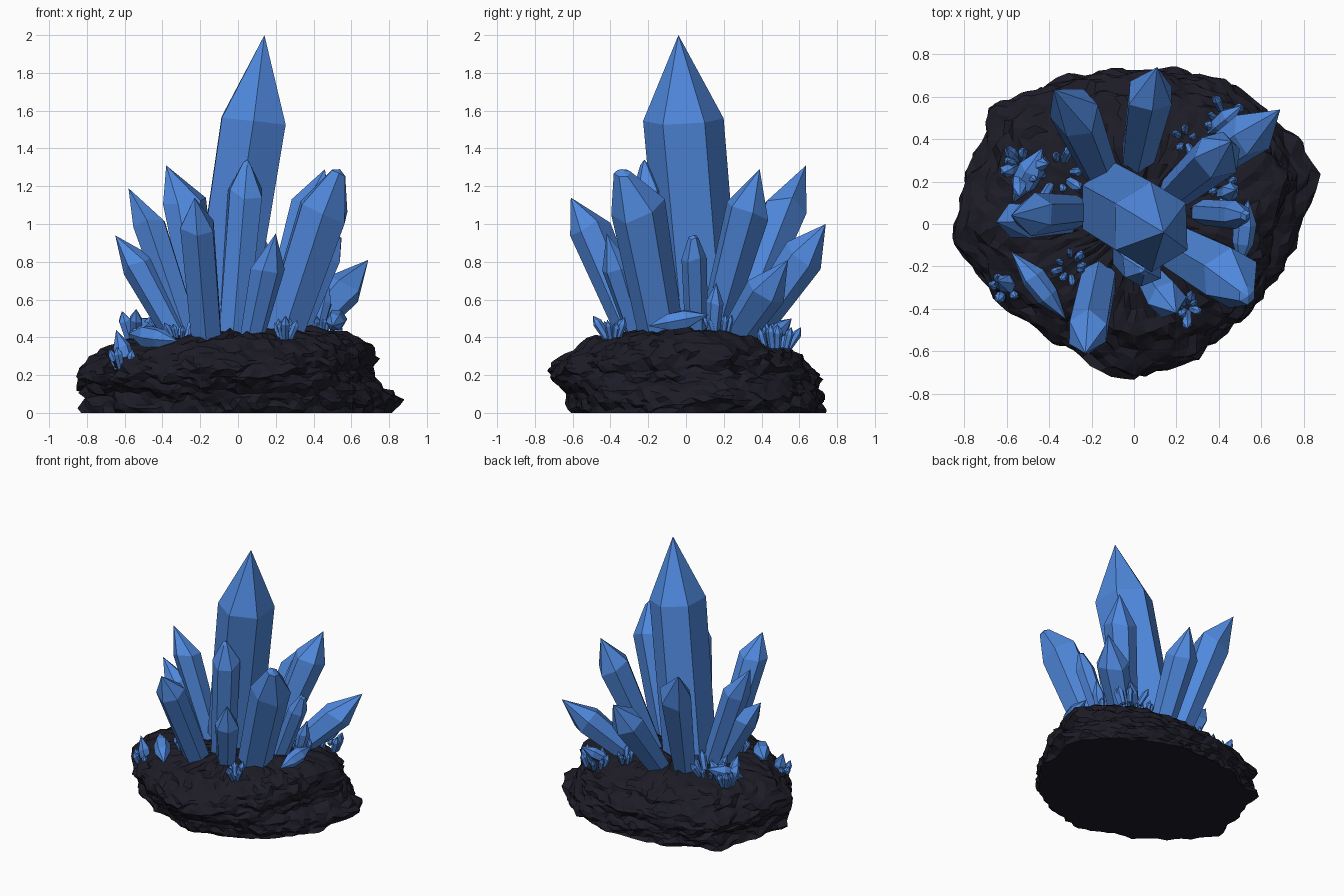
import bpy
import bmesh
import math
import random
from mathutils import Vector, noise

random.seed(4)
cube = bpy.data.objects.get("Cube")
if cube:
    bpy.data.objects.remove(cube, do_unlink=True)


def material(name, color):
    mat = bpy.data.materials.new(name)
    mat.use_nodes = True
    mat.diffuse_color = color
    bsdf = next(n for n in mat.node_tree.nodes if n.type == 'BSDF_PRINCIPLED')
    bsdf.inputs["Base Color"].default_value = color
    return mat


BLUE = material("crystal blue", (0.08, 0.25, 0.73, 1))
ROCK = material("dark rock", (0.012, 0.0115, 0.02, 1))


def finish(bm, name, mat):
    bmesh.ops.recalc_face_normals(bm, faces=bm.faces)
    mesh = bpy.data.meshes.new(name)
    bm.to_mesh(mesh)
    bm.free()
    mesh.materials.append(mat)
    obj = bpy.data.objects.new(name, mesh)
    bpy.context.collection.objects.link(obj)
    return obj


def bridge(bm, low, high):
    n = len(low)
    for i in range(n):
        j = (i + 1) % n
        bm.faces.new((low[i], low[j], high[j], high[i]))


def fan(bm, ring, point):
    for i in range(len(ring)):
        bm.faces.new((ring[i], ring[(i + 1) % len(ring)], point))


def add_crystal(bm, base, tip, radius, shoulder=0.76, root=0.7, foot=0.12,
                phase=30, flat=1.0, blunt=0.0, jitter=0.03, lean=(0, 0)):
    """Tapered prism, pointed at both ends; lean moves the tip off its axis."""
    sides = 6
    base, tip = Vector(base), Vector(tip)
    axis = tip - Vector((*lean, 0)) - base
    d = axis.normalized()
    u = (Vector((1, 0, 0)) - d * d.x).normalized()
    v = d.cross(u)

    def ring(t, r, wobble, shift=Vector((0, 0, 0))):
        verts = []
        for i in range(sides):
            a = math.radians(phase) + math.tau * i / sides
            s = t + random.uniform(-wobble, wobble)
            k = r * random.uniform(1 - wobble * 3, 1 + wobble * 3)
            verts.append(bm.verts.new(base + axis * s + shift
                         + (u * math.cos(a) * flat + v * math.sin(a)) * k))
        return verts

    low = ring(foot, radius * root, 0)
    high = ring(shoulder, radius, jitter)
    fan(bm, low, bm.verts.new(base))
    bridge(bm, low, high)
    if blunt:
        top = ring(0.98, radius * blunt, 0.012, Vector((*lean, 0)))
        bridge(bm, high, top)
        high = top
    fan(bm, high, bm.verts.new(tip))


def crystal(name, base, tip, radius, **options):
    bm = bmesh.new()
    add_crystal(bm, base, tip, radius, **options)
    finish(bm, name, BLUE)


# Rock base: outline seen from above, and a (scale, height) profile per side
outline = [(0.87, 0.25), (0.79, 0.38), (0.6, 0.57), (0.4, 0.69), (0.1, 0.74),
           (-0.3, 0.7), (-0.67, 0.57), (-0.8, 0.22), (-0.88, -0.06),
           (-0.65, -0.36), (-0.4, -0.56), (0, -0.75), (0.3, -0.65),
           (0.54, -0.49), (0.74, -0.2), (0.8, 0.02)]
right_side = [(0.95, 0), (0.93, 0.07), (0.96, 0.13), (1, 0.18), (0.97, 0.24),
              (0.9, 0.3), (0.8, 0.35), (0.68, 0.385), (0.45, 0.41), (0.2, 0.42)]
left_side = [(0.96, 0), (1, 0.05), (0.94, 0.11), (0.86, 0.17), (0.83, 0.22),
             (0.86, 0.29), (0.83, 0.36), (0.7, 0.42), (0.45, 0.45), (0.2, 0.44)]
front_side = [(0.81, 0), (0.84, 0.07), (0.9, 0.13), (0.97, 0.18), (1, 0.23),
              (0.92, 0.28), (0.82, 0.33), (0.7, 0.38), (0.5, 0.42), (0.2, 0.43)]
back_side = [(0.99, 0), (0.98, 0.05), (0.98, 0.1), (0.96, 0.15), (0.95, 0.2),
             (0.88, 0.26), (0.8, 0.31), (0.68, 0.36), (0.45, 0.41), (0.2, 0.44)]
SIDES = [left_side, back_side, right_side, front_side]


def outline_radius(a):
    """Distance from the centre to the outline in direction a."""
    ray = Vector((math.cos(a), math.sin(a)))
    for i, p in enumerate(outline):
        p, q = Vector(p), Vector(outline[(i + 1) % len(outline)])
        e = q - p
        det = ray.cross(e)
        if abs(det) > 1e-6:
            s, r = p.cross(ray) / det, p.cross(e) / det
            if -1e-6 <= s <= 1 + 1e-6 and r > 0:
                return r
    return 0.75


def profile_at(t, a):
    """Blend the four side profiles around the rock."""
    i = min(int(t), len(left_side) - 2)
    total = Vector((0, 0))
    for n, side in enumerate(SIDES):
        weight = max(0, math.cos(a - n * math.pi / 2)) ** 2
        total += Vector(side[i]).lerp(Vector(side[i + 1]), t - i) * weight
    return total


bm = bmesh.new()
SEGMENTS, STEPS = 84, 23
rings = []
for k in range(STEPS):
    t = k * (len(left_side) - 1) / (STEPS - 1)
    ring = []
    for i in range(SEGMENTS):
        a = math.tau * (i + 0.5 * (k % 2)) / SEGMENTS
        scale, z = profile_at(t, a)
        p = Vector((math.cos(a), math.sin(a), 0)) * outline_radius(a) * scale
        # Wide flat strata plus fine chips
        strata = noise.noise(Vector((p.x * 5, p.y * 5, z * 22)))
        chips = random.uniform(-0.022, 0.022)
        p *= 1 + (strata * 0.05 + chips) * min(1, scale * 1.2)
        if k:
            z += noise.noise(p * 9) * 0.022 + random.uniform(-0.011, 0.011)
        p.z = max(z, 0)
        ring.append(bm.verts.new(p))
    rings.append(ring)
for low, high in zip(rings, rings[1:]):
    bridge(bm, low, high)
fan(bm, rings[-1], bm.verts.new((0, 0, 0.43)))
bm.faces.new(rings[0])
bmesh.ops.triangulate(bm, faces=[f for f in bm.faces if len(f.verts) == 4])
finish(bm, "rock_base", ROCK)

# Tall central crystal
crystal("central_crystal", (-0.12, 0.1, 0.25), (0.14, -0.04, 2.0), 0.218,
        shoulder=0.74, root=0.95, flat=0.88, jitter=0.012, lean=(-0.01, 0.01))

# Large crystals leaning outward
crystal("front_left_crystal", (0.18, -0.1, 0.25), (0.54, -0.34, 1.29), 0.148,
        shoulder=0.8, root=0.8, blunt=0.3, lean=(0.02, -0.04))
crystal("front_inner_crystal", (-0.04, -0.13, 0.25), (0.05, -0.22, 1.34), 0.1,
        shoulder=0.84, root=0.85, blunt=0.25)
crystal("front_right_crystal", (-0.15, -0.18, 0.2), (-0.23, -0.61, 1.14), 0.105,
        shoulder=0.83, root=0.85, lean=(0, -0.03))
crystal("front_small_crystal", (0.04, -0.2, 0.25), (0.2, -0.42, 0.95), 0.085,
        shoulder=0.72, phase=10)
crystal("right_upper_crystal", (-0.22, 0.06, 0.25), (-0.58, 0.04, 1.19), 0.097,
        shoulder=0.8, root=0.8, lean=(-0.04, 0))
crystal("right_lower_crystal", (-0.24, 0.02, 0.25), (-0.65, 0.01, 0.94), 0.092,
        shoulder=0.78, phase=0, lean=(-0.03, 0))
crystal("back_right_crystal", (-0.14, 0.2, 0.25), (-0.38, 0.635, 1.31), 0.122,
        shoulder=0.8, phase=10, lean=(-0.06, 0.03))
crystal("back_crystal", (0.0, 0.22, 0.25), (0.11, 0.74, 1.0), 0.115,
        shoulder=0.76)
crystal("back_left_upper_crystal", (0.14, 0.1, 0.25), (0.46, 0.39, 1.29), 0.115,
        shoulder=0.8, phase=15)
crystal("back_left_lower_crystal", (0.18, 0.16, 0.25), (0.69, 0.54, 0.81), 0.11,
        shoulder=0.72)
crystal("left_small_crystal", (0.27, 0.06, 0.3), (0.53, 0.04, 0.94), 0.066,
        shoulder=0.82, root=0.9, blunt=0.4)
crystal("left_thin_crystal", (0.4, 0.14, 0.35), (0.48, 0.16, 0.69), 0.045,
        shoulder=0.7)

# Loose spindle crystals lying on the rock
spindle = dict(shoulder=0.62, root=0.9, foot=0.34, phase=0)
crystal("right_lying_crystal", (-0.32, -0.45, 0.38), (-0.58, -0.13, 0.42), 0.06, **spindle)
crystal("left_lying_crystal", (0.5, -0.2, 0.46), (0.54, 0.12, 0.52), 0.055, **spindle)
crystal("back_right_lying_crystal", (-0.57, 0.1, 0.37), (-0.43, 0.36, 0.5), 0.065, **spindle)
crystal("right_edge_crystal", (-0.56, -0.3, 0.2), (-0.645, -0.27, 0.44), 0.045, **spindle)
crystal("back_left_lying_crystal", (0.34, 0.42, 0.37), (0.51, 0.56, 0.5), 0.045, **spindle)


# Clusters of tiny shards
def cluster(name, center, count, length, spread):
    bm = bmesh.new()
    center = Vector(center)
    for i in range(count):
        a = math.tau * (i + random.random() * 0.6) / count
        out = Vector((math.cos(a), math.sin(a), 0))
        size = length * random.uniform(0.6, 1)
        start = center + out * spread * 0.5
        tip = start + (out * random.uniform(0.2, 0.6) + Vector((0, 0, 0.9))) * size
        add_crystal(bm, start, tip, size * 0.17, shoulder=0.72, root=0.8)
    finish(bm, name, BLUE)


cluster("cluster_back_right", (-0.54, 0.28, 0.36), 7, 0.23, 0.05)
cluster("cluster_inner_right", (-0.36, 0.24, 0.38), 8, 0.17, 0.12)
cluster("cluster_edge_right", (-0.6, -0.29, 0.22), 6, 0.15, 0.06)
cluster("cluster_front_right", (-0.3, -0.2, 0.38), 8, 0.15, 0.08)
cluster("cluster_front_left", (0.25, -0.39, 0.38), 7, 0.15, 0.04)
cluster("cluster_left", (0.42, 0.18, 0.42), 6, 0.16, 0.08)
cluster("cluster_back_left", (0.44, 0.48, 0.33), 8, 0.17, 0.12)
cluster("cluster_back", (0.24, 0.4, 0.38), 5, 0.13, 0.06)
